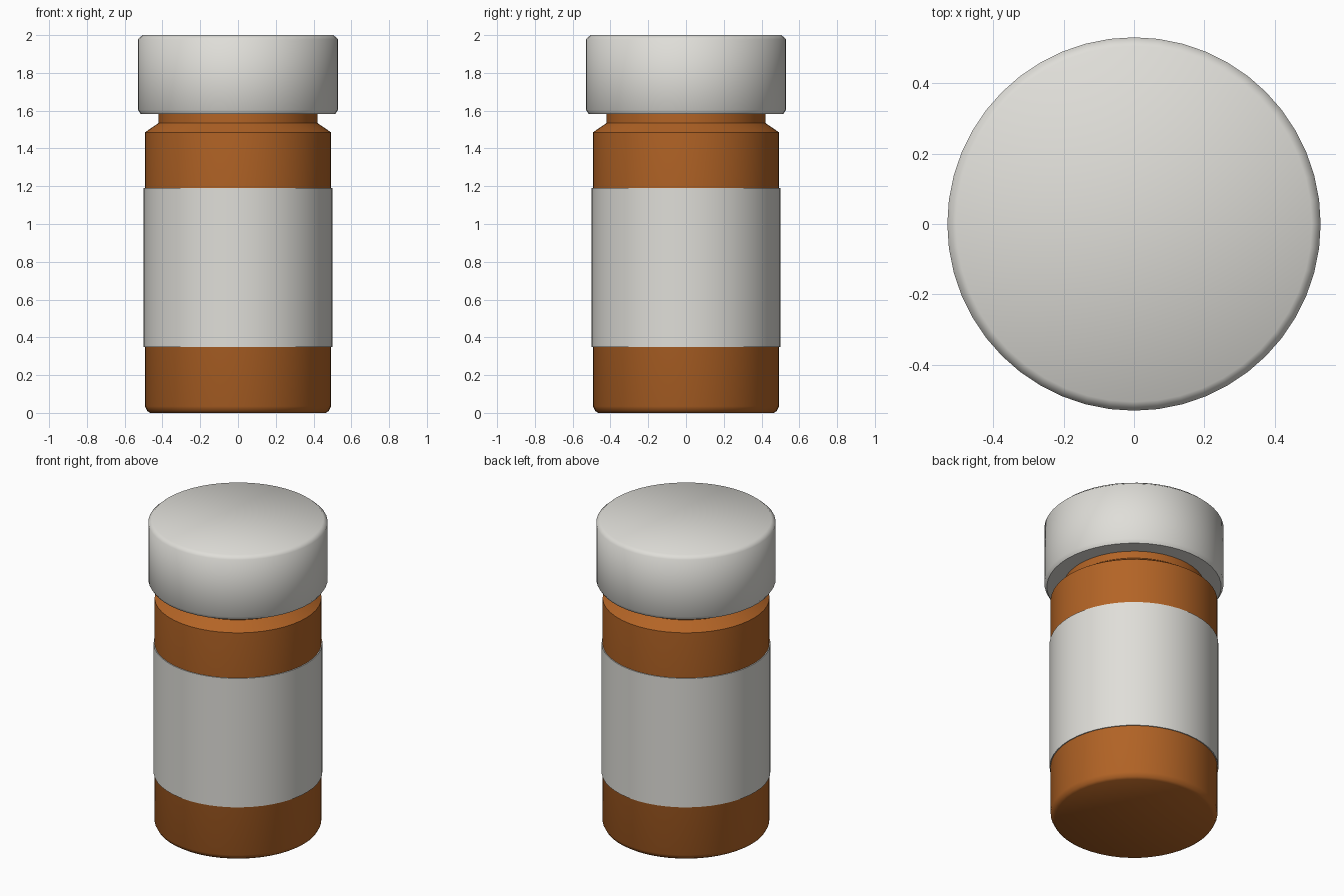
import bpy, bmesh, math

SEGMENTS = 48

cube = bpy.data.objects.get("Cube")
if cube:
    bpy.data.objects.remove(cube, do_unlink=True)


def make_material(name, color):
    mat = bpy.data.materials.new(name)
    mat.use_nodes = True
    mat.diffuse_color = color
    mat.node_tree.nodes["Principled BSDF"].inputs["Base Color"].default_value = color
    return mat


def lathe(name, profile, mat, angle, caps=True):
    """Revolve (radius, height) points about z and cap the ends."""
    bm = bmesh.new()
    rings = []
    for r, z in profile:
        turns = [2 * math.pi * i / SEGMENTS for i in range(SEGMENTS)]
        rings.append([bm.verts.new((r * math.cos(a), r * math.sin(a), z)) for a in turns])
    for low, high in zip(rings, rings[1:]):
        for i in range(SEGMENTS):
            j = (i + 1) % SEGMENTS
            bm.faces.new((low[i], low[j], high[j], high[i]))
    if caps:
        bm.faces.new(rings[0][::-1])
        bm.faces.new(rings[-1])
    mesh = bpy.data.meshes.new(name)
    bm.to_mesh(mesh)
    bm.free()
    mesh.materials.append(mat)
    obj = bpy.data.objects.new(name, mesh)
    bpy.context.collection.objects.link(obj)
    bpy.ops.object.select_all(action="DESELECT")
    obj.select_set(True)
    bpy.context.view_layer.objects.active = obj
    bpy.ops.object.shade_smooth_by_angle(angle=math.radians(angle))
    return obj


amber = make_material("amber plastic", (0.45, 0.127, 0.019, 1))
white = make_material("off white", (0.74, 0.73, 0.69, 1))

# Bottle with chamfered base, sloped shoulder and narrow neck
lathe("bottle", [(0.465, 0), (0.48, 0.01), (0.493, 0.035), (0.493, 1.485),
                 (0.42, 1.535), (0.42, 1.6)], amber, 35)

# Label wrapped round the bottle, closed by thin rims
lathe("label", [(0.49, 0.35), (0.499, 0.35), (0.499, 1.19), (0.49, 1.19)],
      white, 35, caps=False)

# Cap with small chamfers at both rims
lathe("cap", [(0.515, 1.582), (0.53, 1.605), (0.53, 1.978), (0.505, 2.0)],
      white, 55)
